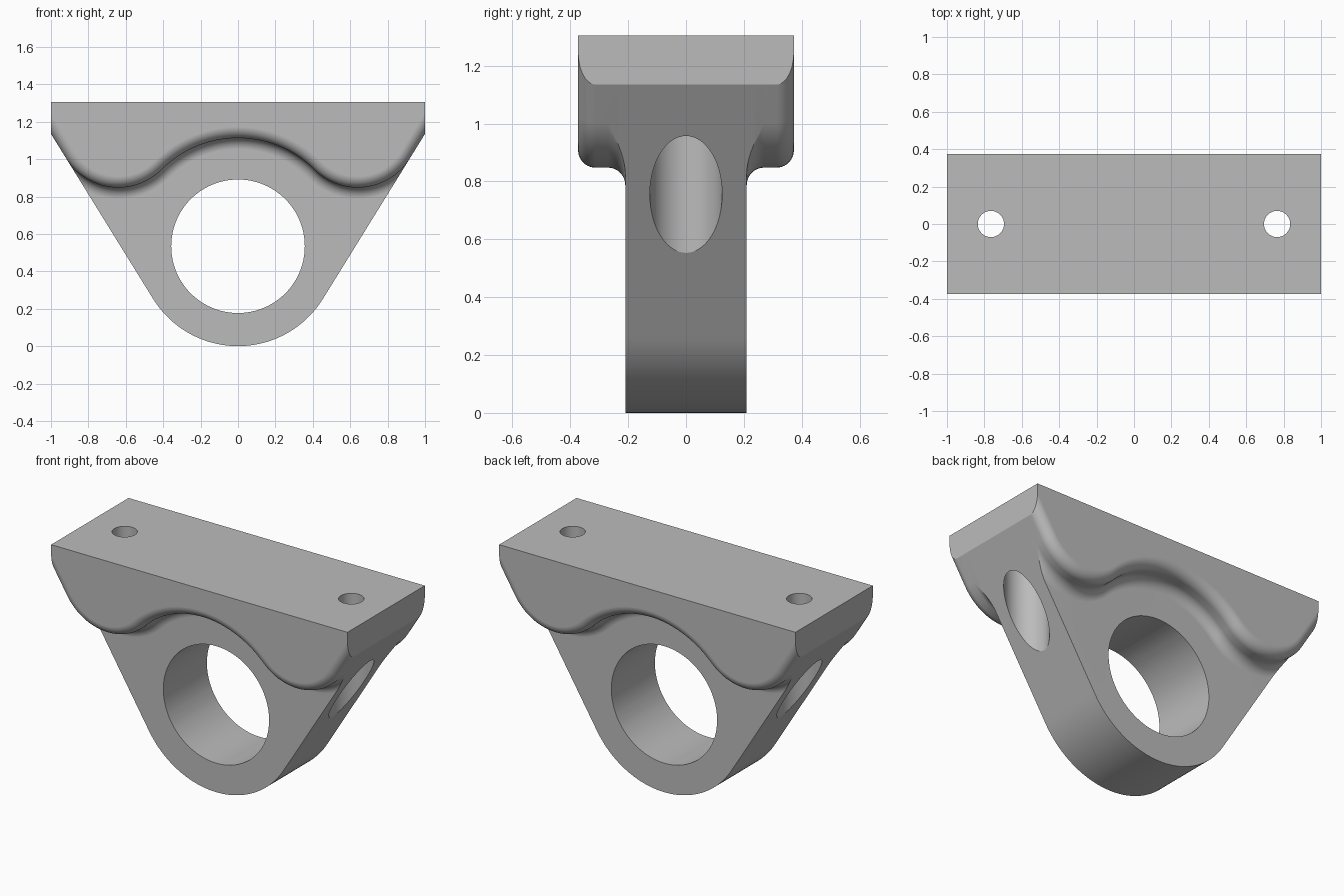
import bpy, bmesh
from math import sin, cos, pi, acos, atan2, hypot, asin

cube = bpy.data.objects.get("Cube")
if cube:
    bpy.data.objects.remove(cube, do_unlink=True)

TOP, END_Z = 1.305, 1.135          # top face, lower corner of the end faces
CZ, BOSS_R, BORE_R = 0.534, 0.534, 0.357
WEB_Y, FLANGE_Y, FILLET = 0.21, 0.373, 0.06
BOLT_X, BOLT_R, SINK_R, SINK_TOP = 0.765, 0.07, 0.125, 1.13
LOBE_X, LOBE_Z = 0.64, 1.175
ARCH_N, LOBE_N, ROUND_N = 24, 32, 10

# Slanted side: tangent from the end corner to the round boss
slant = atan2(END_Z - CZ, 1) - acos(BOSS_R / hypot(1, END_Z - CZ))
nx, nz = cos(slant), sin(slant)
reach = nx + nz * END_Z
lobe_r = reach - nx * LOBE_X - nz * LOBE_Z
arch_r = hypot(LOBE_X, LOBE_Z - CZ) - lobe_r
join = atan2(LOBE_Z - CZ, LOBE_X)


def arc(cx, cz, r, a, b, n):
    return [(cx + r * cos(a + (b - a) * i / n), cz + r * sin(a + (b - a) * i / n))
            for i in range(n + 1)]


def wave(d):
    """Half outline of the flange, inset by d and trimmed to the slanted side."""
    r = lobe_r - d
    end = slant + 2 * pi - (acos(lobe_r / r) if d < 0 else 0)
    pts = arc(0, CZ, arch_r + d, pi / 2, join, ARCH_N)
    pts += arc(LOBE_X, LOBE_Z, r, join + pi, end, LOBE_N)[1:]
    return pts + [(1, (reach - max(d, 0) - nx) / nz), (1, TOP)]


def web():
    """Half outline of the web, with as many points as the wave."""
    pts = arc(0, CZ, BOSS_R, -pi / 2, slant, ARCH_N)
    x0, z0 = pts[-1]
    x1, z1 = wave(-FILLET)[-3]
    pts += [(x0 + (x1 - x0) * i / LOBE_N, z0 + (z1 - z0) * i / LOBE_N)
            for i in range(1, LOBE_N + 1)]
    return pts + [(1, END_Z), (1, TOP)]


# Sections from the middle outwards: web, concave fillet, rounded flange edge
sections = [(WEB_Y, web())]
for i in range(ROUND_N + 1):
    a = pi / 2 * i / ROUND_N
    sections.append((WEB_Y + FILLET * (1 - cos(a)), wave(-FILLET * (1 - sin(a)))))
for i in range(ROUND_N + 1):
    a = pi / 2 * i / ROUND_N
    sections.append((FLANGE_Y - FILLET * (1 - sin(a)), wave(FILLET * (1 - cos(a)))))
sections = [(-y, p) for y, p in reversed(sections)] + sections

bm = bmesh.new()
rings = []
for y, half in sections:
    outline = half + [(-x, z) for x, z in reversed(half[1:])]
    rings.append([bm.verts.new((x, y, z)) for x, z in outline])
for r0, r1 in zip(rings, rings[1:]):
    for i in range(len(r0)):
        j = (i + 1) % len(r0)
        bm.faces.new((r0[i], r0[j], r1[j], r1[i]))
bm.faces.new(rings[0])
bm.faces.new(rings[-1])
bmesh.ops.remove_doubles(bm, verts=bm.verts, dist=1e-5)
bmesh.ops.recalc_face_normals(bm, faces=bm.faces)
mesh = bpy.data.meshes.new("bearing_bracket")
bm.to_mesh(mesh)
bm.free()
bracket = bpy.data.objects.new("bearing_bracket", mesh)
bpy.context.collection.objects.link(bracket)

grey = bpy.data.materials.new("plain_grey")
grey.use_nodes = True
colour = (0.5, 0.5, 0.5, 1)
grey.diffuse_color = colour
grey.node_tree.nodes["Principled BSDF"].inputs["Base Color"].default_value = colour
mesh.materials.append(grey)


def drill(name, r, x, z0, z1, along_y=False):
    """Cut a round hole, upright from z0 to z1 or from front to back at z0."""
    depth = 2 if along_y else z1 - z0
    bpy.ops.mesh.primitive_cylinder_add(
        vertices=96, radius=r, depth=depth,
        location=(x, 0, z0 if along_y else (z0 + z1) / 2),
        rotation=(pi / 2 if along_y else 0, 0, 0))
    cutter = bpy.context.object
    cutter.name = name
    cutter.hide_render = True
    cutter.data.materials.append(grey)
    mod = bracket.modifiers.new(name, "BOOLEAN")
    mod.operation, mod.solver, mod.object = "DIFFERENCE", "EXACT", cutter
    bpy.context.view_layer.objects.active = bracket
    bpy.ops.object.modifier_apply(modifier=name)
    bpy.data.objects.remove(cutter, do_unlink=True)


# Shaft bore, bolt holes and their counterbores
drill("shaft_bore", BORE_R, 0, CZ, CZ, along_y=True)
for side in (-1, 1):
    drill("counterbore", SINK_R, side * BOLT_X, 0.3, SINK_TOP)
    drill("bolt_hole", BOLT_R, side * BOLT_X, 1, 1.5)

bpy.ops.object.select_all(action="DESELECT")
bracket.select_set(True)
bpy.context.view_layer.objects.active = bracket
bpy.ops.object.shade_smooth_by_angle(angle=pi / 6)
normals = bracket.modifiers.new("even_normals", "WEIGHTED_NORMAL")
normals.keep_sharp = True
